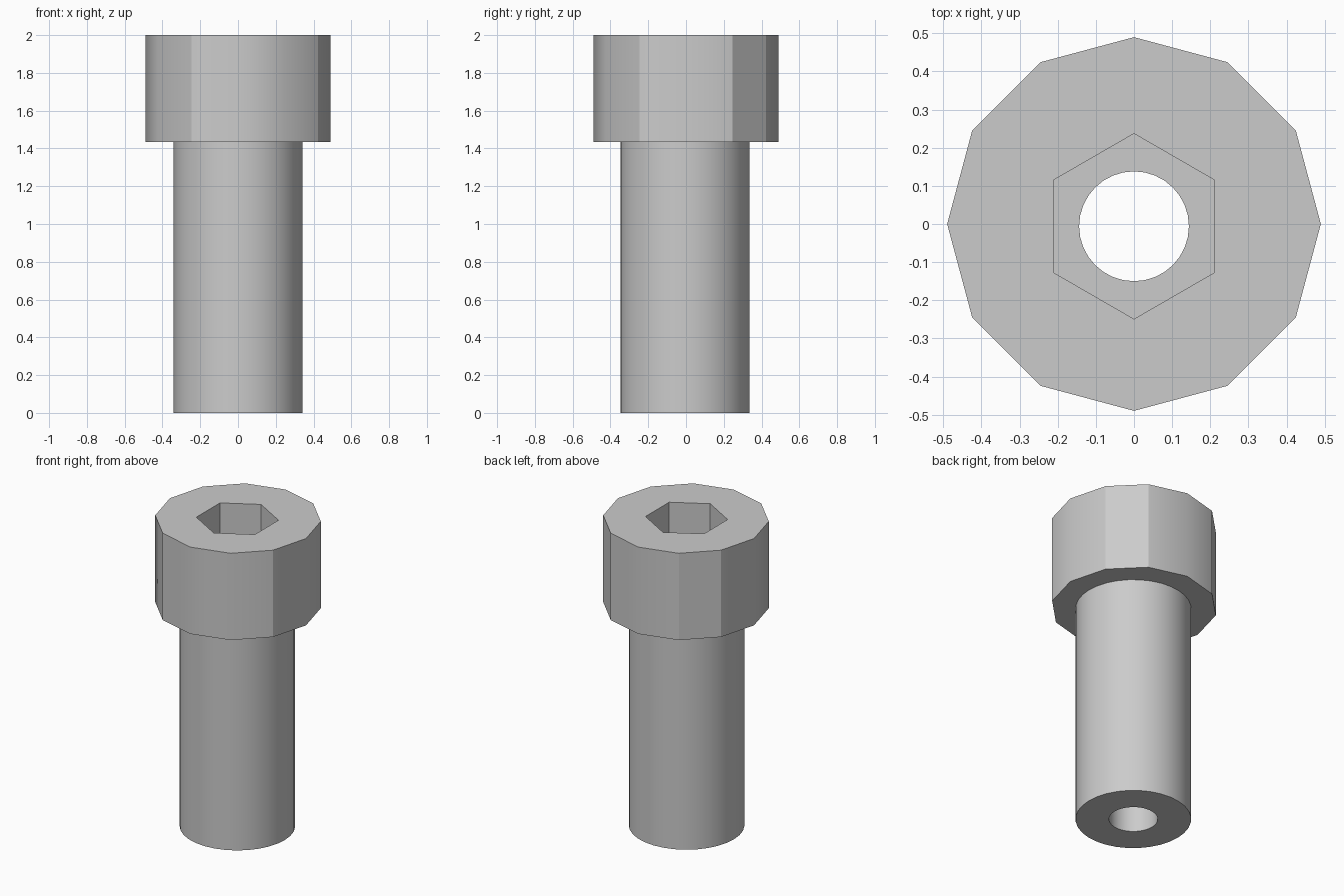
import bpy, bmesh
from math import radians, cos, sin

cube = bpy.data.objects.get("Cube")
if cube:
    bpy.data.objects.remove(cube, do_unlink=True)

HEAD_BASE, TOP, SOCKET_FLOOR = 1.435, 2.0, 1.7
AXIS_Y = -0.006      # shank and bore sit slightly off the head's centre
SEGMENTS = 32

steel = bpy.data.materials.new("grey steel")
steel.use_nodes = True
steel.diffuse_color = (0.6, 0.6, 0.6, 1)
steel.node_tree.nodes["Principled BSDF"].inputs["Base Color"].default_value = (0.6, 0.6, 0.6, 1)

bm = bmesh.new()


def ring(sides, radius, z, y=0.0, start=0):
    """Closed loop of edges around the vertical axis."""
    angles = [radians(start + 360 * i / sides) for i in range(sides)]
    verts = [bm.verts.new((radius * cos(a), y + radius * sin(a), z)) for a in angles]
    return [bm.edges.new((verts[i], verts[(i + 1) % sides])) for i in range(sides)]


def wall(lower, upper, smooth):
    for face in bmesh.ops.bridge_loops(bm, edges=lower + upper)["faces"]:
        face.smooth = smooth


def annulus(outer, inner):
    bmesh.ops.triangle_fill(bm, edges=outer + inner, use_beauty=True)
    for edge in outer + inner:
        edge.smooth = False


# Twelve-sided head
head_low = ring(12, 0.49, HEAD_BASE)
head_top = ring(12, 0.49, TOP)
wall(head_low, head_top, True)

# Some head corners are crisp, the others are softened
for i in (1, 2, 4, 5, 8, 11):
    corner = {head_low[i].verts[0], head_low[i - 1].verts[0],
              head_low[i].verts[1], head_low[i - 1].verts[1]}
    shared = set(head_low[i].verts) & set(head_low[i - 1].verts)
    for vert in shared & corner:
        for edge in vert.link_edges:
            edge.smooth = False

# Round shank and the bore through it
shank_low = ring(SEGMENTS, 0.341, 0, AXIS_Y)
shank_top = ring(SEGMENTS, 0.341, HEAD_BASE, AXIS_Y)
wall(shank_low, shank_top, True)
bore_low = ring(SEGMENTS, 0.144, 0, AXIS_Y)
bore_top = ring(SEGMENTS, 0.144, SOCKET_FLOOR, AXIS_Y)
wall(bore_low, bore_top, True)

# Hexagonal socket in the head
hex_low = ring(6, 0.243, SOCKET_FLOOR, AXIS_Y, 30)
hex_top = ring(6, 0.243, TOP, AXIS_Y, 30)
wall(hex_low, hex_top, False)

# Flat rings closing the ends, the shoulder and the socket floor
annulus(head_top, hex_top)
annulus(hex_low, bore_top)
annulus(head_low, shank_top)
annulus(shank_low, bore_low)

bmesh.ops.recalc_face_normals(bm, faces=bm.faces)
mesh = bpy.data.meshes.new("socket_screw")
bm.to_mesh(mesh)
bm.free()
mesh.materials.append(steel)
screw = bpy.data.objects.new("socket_screw", mesh)
bpy.context.collection.objects.link(screw)
